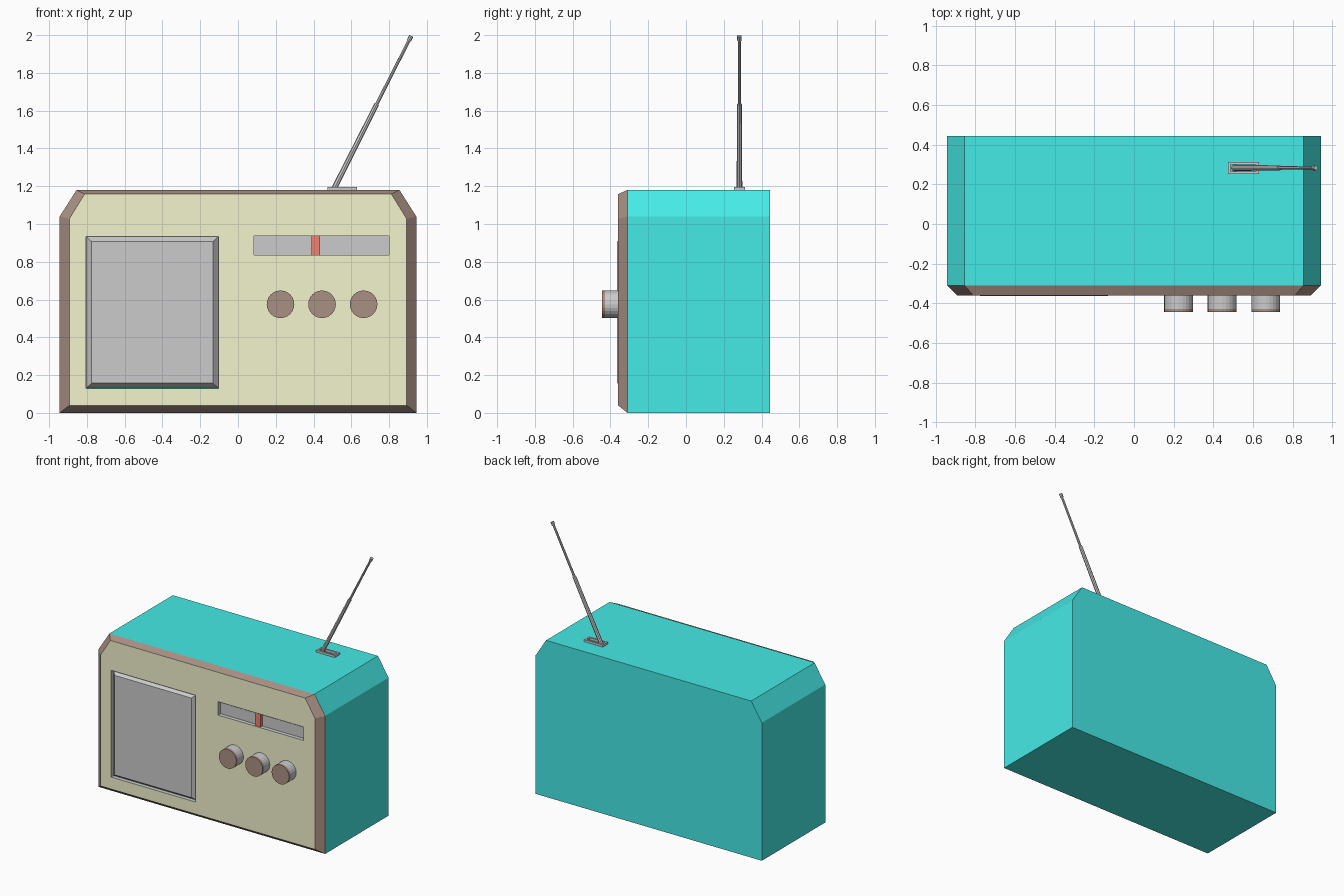
import bpy, bmesh
from math import pi
from mathutils import Vector

if "Cube" in bpy.data.objects:
    bpy.data.objects.remove(bpy.data.objects["Cube"])


def mat(name, rgb):
    m = bpy.data.materials.new(name)
    m.diffuse_color = (*rgb, 1)
    m.use_nodes = True
    m.node_tree.nodes["Principled BSDF"].inputs["Base Color"].default_value = m.diffuse_color
    return m


TEAL = mat("teal", (0.06, 0.83, 0.80))
BROWN = mat("brown", (0.40, 0.28, 0.23))
CREAM = mat("cream", (0.90, 0.91, 0.61))
RED = mat("red", (0.90, 0.22, 0.16))


def finish(name, bm, mats=()):
    me = bpy.data.meshes.new(name)
    bm.to_mesh(me)
    bm.free()
    ob = bpy.data.objects.new(name, me)
    bpy.context.collection.objects.link(ob)
    for m in mats:
        me.materials.append(m)
    return ob


def box(name, x, y, z, mats=(), open_front=False):
    bm = bmesh.new()
    bmesh.ops.create_cube(bm, size=1)
    for v in bm.verts:
        v.co = [r[0] if c < 0 else r[1] for c, r in zip(v.co, (x, y, z))]
    if open_front:  # turn into a tray seen from the inside
        front = min(bm.faces, key=lambda f: f.calc_center_median().y)
        bmesh.ops.delete(bm, geom=[front], context='FACES_ONLY')
        bmesh.ops.reverse_faces(bm, faces=bm.faces[:])
    return finish(name, bm, mats)


def rod(name, a, b, r1, r2, sides, mats=()):
    a, b = Vector(a), Vector(b)
    bm = bmesh.new()
    bmesh.ops.create_cone(bm, cap_ends=True, segments=sides,
                          radius1=r1, radius2=r2, depth=(b - a).length)
    ob = finish(name, bm, mats)
    ob.location = (a + b) / 2
    ob.rotation_euler = (b - a).to_track_quat('Z', 'Y').to_euler()
    return ob


def loft(name, rings, mats=(), side_mats=(0,), front_mat=0):
    """Join (y, [(x, z), ...]) rings from back to front."""
    bm = bmesh.new()
    loops = [[bm.verts.new((x, y, z)) for x, z in pts] for y, pts in rings]
    bm.faces.new(loops[0][::-1])
    bm.faces.new(loops[-1]).material_index = front_mat
    n = len(loops[0])
    for k, (p, q) in enumerate(zip(loops, loops[1:])):
        for i in range(n):
            j = (i + 1) % n
            bm.faces.new((p[i], p[j], q[j], q[i])).material_index = side_mats[k]
    bmesh.ops.recalc_face_normals(bm, faces=bm.faces[:])
    return finish(name, bm, mats)


# Cabinet with chamfered shoulders, brown bezel and cream front
def outline(w, bottom, shoulder, top_w, top):
    return [(-w, bottom), (w, bottom), (w, shoulder),
            (top_w, top), (-top_w, top), (-w, shoulder)]


outer = outline(0.944, 0, 1.04, 0.855, 1.18)
inner = outline(0.893, 0.04, 1.027, 0.812, 1.158)
cabinet = loft("cabinet", [(0.445, outer), (-0.31, outer), (-0.36, inner)],
               (TEAL, BROWN, CREAM), (0, 1), 2)

# Recesses in the front for speaker and tuning dial
FLOOR = -0.332
for part, x, z in (("speaker", (-0.805, -0.102), (0.13, 0.935)),
                   ("dial", (0.085, 0.80), (0.835, 0.937))):
    cutter = box(part + "_cutter", x, (-0.5, FLOOR + 0.002), z)
    cutter.hide_render = True
    cutter.hide_viewport = False
    cutter.display_type = 'WIRE'
    mod = cabinet.modifiers.new(part + "_recess", 'BOOLEAN')
    mod.operation = 'DIFFERENCE'
    mod.solver = 'EXACT'
    mod.object = cutter
    e = 0.001
    box(part + "_tray", (x[0] + e, x[1] - e), (-0.36, FLOOR),
        (z[0] + e, z[1] - e), open_front=True)


# Speaker grille with bevelled rim
def rect(x0, x1, z0, z1):
    return [(x0, z0), (x1, z0), (x1, z1), (x0, z1)]


loft("speaker_grille", [(FLOOR, rect(-0.803, -0.104, 0.132, 0.933)),
                        (-0.364, rect(-0.775, -0.133, 0.157, 0.907))])

# Tuning needle
box("dial_needle", (0.39, 0.435), (-0.352, FLOOR), (0.836, 0.936), (RED,))

# Knobs with brown caps
for i in range(3):
    x, z = 0.225 + 0.22 * i, 0.575
    rod(f"knob_{i + 1}", (x, -0.355, z), (x, -0.428, z), 0.073, 0.073, 24)
    rod(f"knob_cap_{i + 1}", (x, -0.428, z), (x, -0.445, z), 0.073, 0.073, 24, (BROWN,))

# Antenna mount: slotted plate
Y = 0.283
for side, y in (("front", (Y - 0.03, Y - 0.017)), ("back", (Y + 0.017, Y + 0.03))):
    box(f"antenna_mount_{side}", (0.475, 0.63), y, (1.175, 1.196))
for side, x in (("left", (0.475, 0.488)), ("right", (0.617, 0.63))):
    box(f"antenna_mount_{side}", x, (Y - 0.017, Y + 0.017), (1.175, 1.196))

# Telescopic antenna
rod("antenna_lower", (0.505, Y, 1.18), (0.735, Y, 1.635), 0.015, 0.013, 8)
rod("antenna_upper", (0.73, Y, 1.625), (0.912, Y, 1.985), 0.009, 0.008, 8)
rod("antenna_tip", (0.905, Y, 1.971), (0.918, Y, 1.996), 0.012, 0.012, 8)
